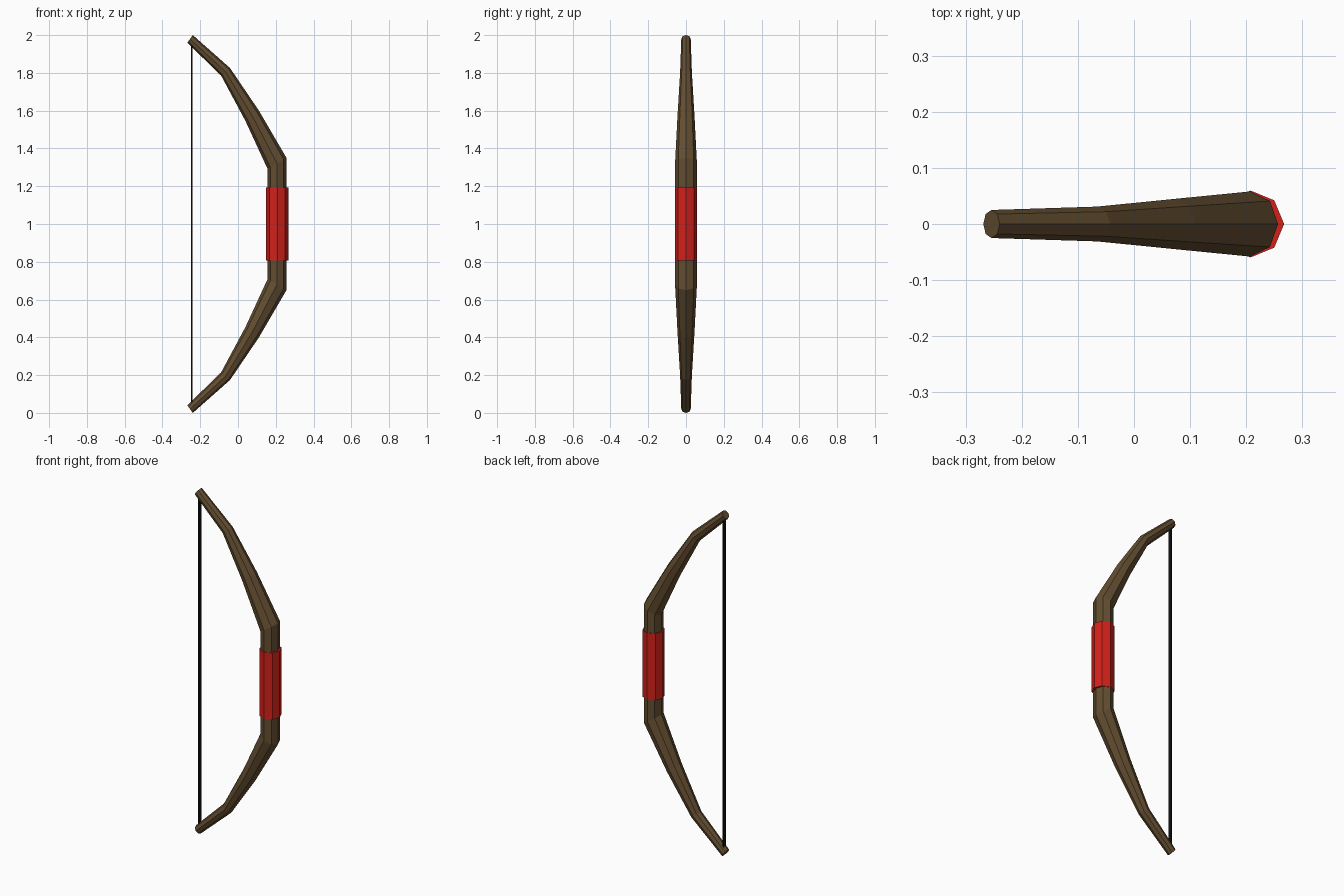
import bpy, bmesh
from math import sin, cos, pi, radians
from mathutils import Vector

if "Cube" in bpy.data.objects:
    bpy.data.objects.remove(bpy.data.objects["Cube"])

SIDES = 8


def material(name, rgb):
    m = bpy.data.materials.new(name)
    m.diffuse_color = (*rgb, 1)
    m.use_nodes = True
    m.node_tree.nodes["Principled BSDF"].inputs["Base Color"].default_value = m.diffuse_color
    return m


def ring(x, z, r, tilt):
    """Octagon centred at (x, 0, z), tilted in the bow's plane."""
    t = radians(tilt)
    u, v = Vector((cos(t), 0, sin(t))), Vector((0, 1, 0))
    c = Vector((x, 0, z))
    return [c + r * (cos(a) * u + sin(a) * v)
            for a in (2 * pi * i / SIDES for i in range(SIDES))]


def tube(name, stations, mat):
    """Capped flat-shaded tube through a list of (x, z, radius, tilt)."""
    bm = bmesh.new()
    rings = [[bm.verts.new(p) for p in ring(*s)] for s in stations]
    for a, b in zip(rings, rings[1:]):
        for i in range(SIDES):
            j = (i + 1) % SIDES
            bm.faces.new((a[i], a[j], b[j], b[i]))
    bm.faces.new(rings[0][::-1])
    bm.faces.new(rings[-1])
    bmesh.ops.recalc_face_normals(bm, faces=bm.faces)
    me = bpy.data.meshes.new(name)
    bm.to_mesh(me)
    bm.free()
    ob = bpy.data.objects.new(name, me)
    bpy.context.collection.objects.link(ob)
    me.materials.append(mat)
    return ob


wood = material("wood", (0.125, 0.075, 0.03))
red = material("red_wrap", (0.65, 0.015, 0.01))
black = material("string_black", (0.005, 0.005, 0.005))

# Bow stave: upper limb stations, mirrored about z = 1 for the lower limb
upper = [(0.207, 1.32, 0.058, 31), (0.075, 1.573, 0.045, 38),
         (-0.066, 1.806, 0.031, 41), (-0.254, 1.98, 0.025, 54)]
lower = [(x, 2 - z, r, -t) for x, z, r, t in reversed(upper)]
tube("bow_stave", lower + upper, wood)

# Grip wrap
tube("grip_wrap", [(0.208, 0.807, 0.0595, 0), (0.208, 1.193, 0.0595, 0)], red)

# Bowstring: thin flat strip between the tips
bpy.ops.mesh.primitive_cube_add(size=1, location=(-0.245, 0, 1))
string = bpy.context.object
string.name = "bowstring"
string.scale = (0.008, 0.02, 1.94)
string.data.materials.append(black)
